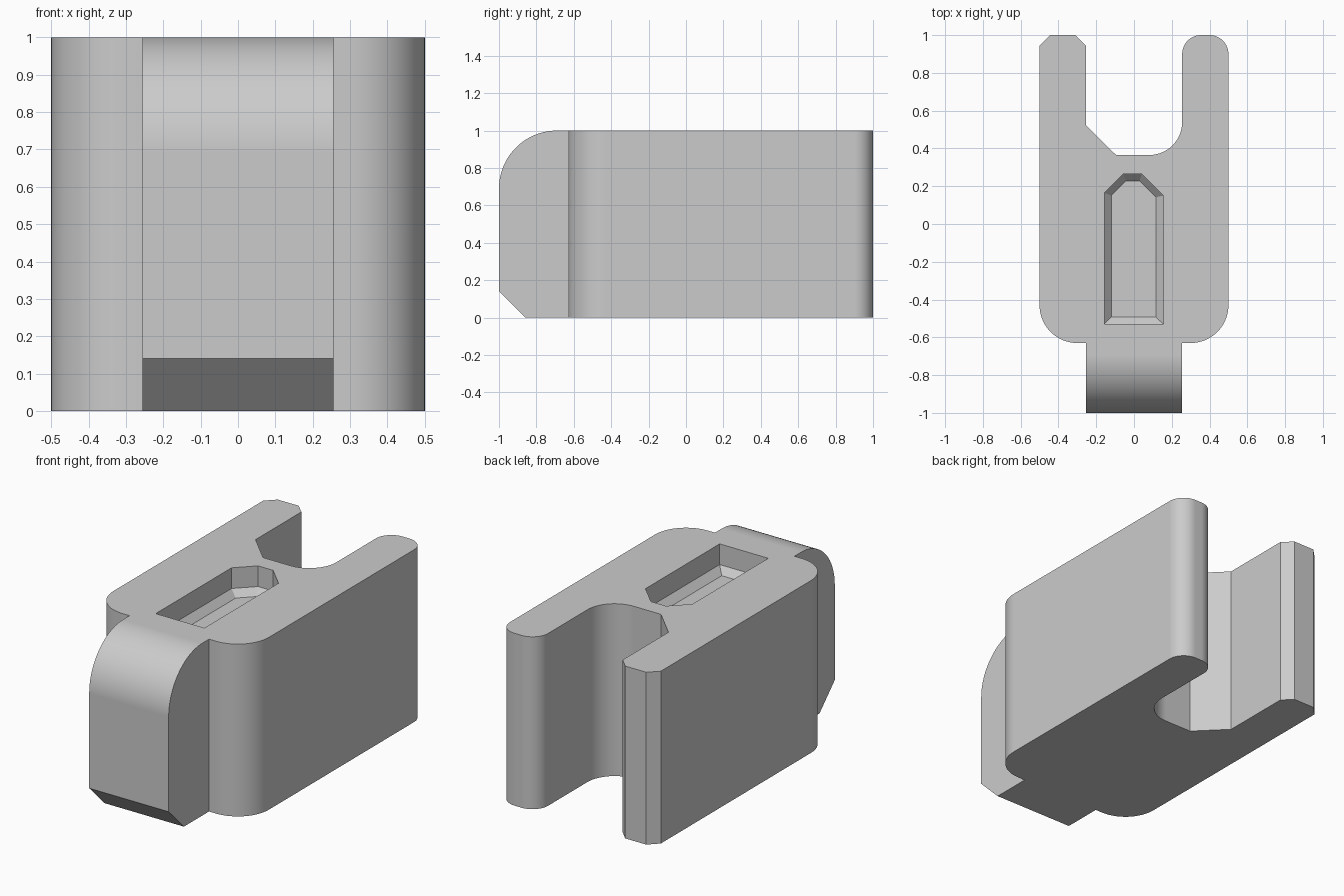
import bpy, bmesh, math

cube = bpy.data.objects.get("Cube")
if cube:
    bpy.data.objects.remove(cube, do_unlink=True)

grey = bpy.data.materials.new("plain grey")
grey.use_nodes = True
colour = (0.6, 0.6, 0.6, 1)
grey.diffuse_color = colour
grey.node_tree.nodes["Principled BSDF"].inputs["Base Color"].default_value = colour


def loft(bm, rings):
    """Closed solid through matching rings, each given as (outline, height)."""
    loops = [[bm.verts.new((x, y, z)) for x, y in pts] for pts, z in rings]
    bm.faces.new(loops[0])
    bm.faces.new(loops[-1])
    n = len(loops[0])
    for a, b in zip(loops, loops[1:]):
        for i in range(n):
            j = (i + 1) % n
            bm.faces.new((a[i], a[j], b[j], b[i]))
    bmesh.ops.recalc_face_normals(bm, faces=bm.faces)


def make_object(name, bm):
    mesh = bpy.data.meshes.new(name)
    bm.to_mesh(mesh)
    bm.free()
    mesh.materials.append(grey)
    obj = bpy.data.objects.new(name, mesh)
    bpy.context.collection.objects.link(obj)
    return obj


def bevel(bm, test, size, segments):
    """Round (many segments) or chamfer (one) the edges whose ends pass the test."""
    edges = [e for e in bm.edges if all(test(v.co) for v in e.verts)]
    bmesh.ops.bevel(bm, geom=edges, offset=size, offset_type='OFFSET',
                    segments=segments, profile=0.5, affect='EDGES')


def corner(x, y):
    return lambda c: math.hypot(c.x - x, c.y - y) < 0.001


# Forked body with the front tab, as one sharp outline
T, N, S = 0.255, 0.365, -0.63
outline = [(-T, -1), (T, -1), (T, S), (0.5, S), (0.5, 1), (T, 1), (T, N),
           (-T, N), (-T, 1), (-0.5, 1), (-0.5, S), (-T, S)]
bm = bmesh.new()
loft(bm, [(outline, 0), (outline, 1)])

# Upright corners: rounded shoulders and right arm, chamfered left arm
for x, y, size, segments in [(0.5, S, 0.2, 16), (-0.5, S, 0.2, 16),
                             (0.5, 1, 0.1, 12), (T, 1, 0.1, 12), (T, N, 0.175, 16),
                             (-T, N, 0.16, 1), (-T, 1, 0.055, 1), (-0.5, 1, 0.055, 1)]:
    bevel(bm, corner(x, y), size, segments)

# Tab: rounded top edge, chamfered bottom edge
bevel(bm, lambda c: c.y < -0.99 and c.z > 0.99, 0.31, 20)
bevel(bm, lambda c: c.y < -0.99 and c.z < 0.01, 0.14, 1)
body = make_object("forked_body", bm)

# Pocket: straight walls, then a sloped rim around the floor
rim = [(-0.157, -0.53), (0.155, -0.53), (0.155, 0.15), (0.04, 0.265),
       (-0.057, 0.265), (-0.157, 0.165)]
floor = [(-0.12, -0.493), (0.116, -0.493), (0.116, 0.142), (0.03, 0.228),
         (-0.042, 0.228), (-0.12, 0.15)]
bm = bmesh.new()
loft(bm, [(floor, 0.84), (rim, 0.88), (rim, 1.1)])
cutter = make_object("pocket_cutter", bm)
cutter.hide_render = True

bpy.ops.object.select_all(action='DESELECT')
body.select_set(True)
bpy.context.view_layer.objects.active = body
cut = body.modifiers.new("pocket", 'BOOLEAN')
cut.operation, cut.solver, cut.object = 'DIFFERENCE', 'EXACT', cutter
bpy.ops.object.modifier_apply(modifier=cut.name)
bpy.data.objects.remove(cutter, do_unlink=True)

# Smooth curves with clean flat sides
bpy.ops.object.shade_smooth_by_angle(angle=math.radians(25))
weighted = body.modifiers.new("flat_sides", 'WEIGHTED_NORMAL')
weighted.keep_sharp = True
